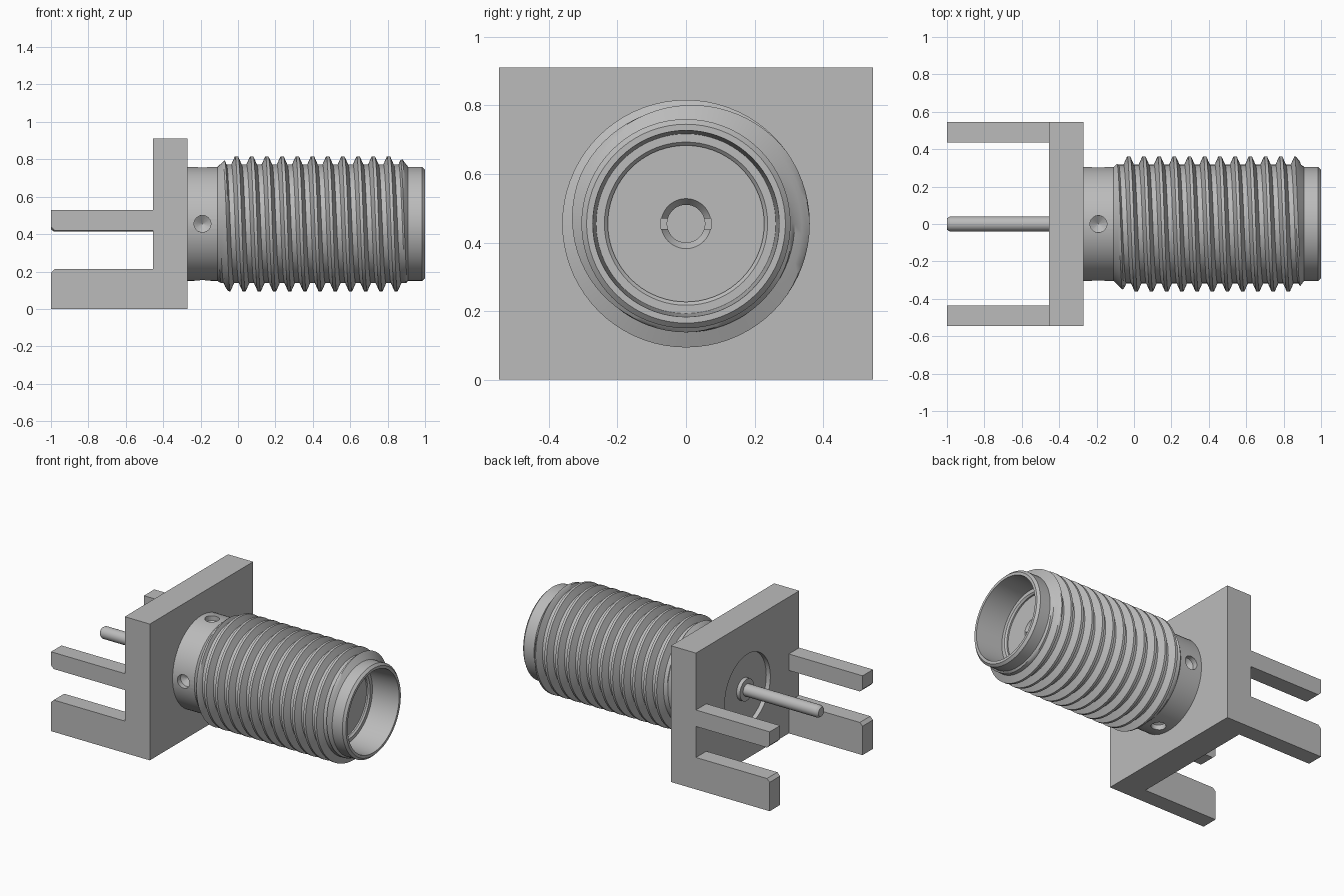
import bpy, bmesh
from math import cos, sin, pi, radians
from mathutils import Matrix, Vector

if "Cube" in bpy.data.objects:
    bpy.data.objects.remove(bpy.data.objects["Cube"], do_unlink=True)

AXIS_Z = 0.455      # height of the barrel axis
SEG = 72

metal = bpy.data.materials.new("grey metal")
metal.use_nodes = True
grey = (0.5, 0.5, 0.5, 1)
metal.diffuse_color = grey
metal.node_tree.nodes["Principled BSDF"].inputs["Base Color"].default_value = grey


def finish(name, bm, smooth=False):
    bmesh.ops.remove_doubles(bm, verts=bm.verts, dist=1e-5)
    bmesh.ops.recalc_face_normals(bm, faces=bm.faces)
    mesh = bpy.data.meshes.new(name)
    bm.to_mesh(mesh)
    bm.free()
    mesh.materials.append(metal)
    ob = bpy.data.objects.new(name, mesh)
    bpy.context.collection.objects.link(ob)
    if smooth:
        shade(ob)
    return ob


def activate(ob):
    bpy.ops.object.select_all(action="DESELECT")
    ob.select_set(True)
    bpy.context.view_layer.objects.active = ob


def shade(ob):
    activate(ob)
    bpy.ops.object.shade_smooth_by_angle(angle=radians(30))


def skin(bm, columns):
    """Join neighbouring columns of points with quads."""
    cols = [[bm.verts.new(p) for p in c] for c in columns]
    for a, b in zip(cols, cols[1:]):
        for i in range(len(a) - 1):
            bm.faces.new((a[i], a[i + 1], b[i + 1], b[i]))


def lathe(name, profile, segments=SEG):
    """Spin (x, radius) points around the barrel axis."""
    bm = bmesh.new()
    angles = [2 * pi * (i % segments) / segments for i in range(segments + 1)]
    skin(bm, [[(x, r * cos(t), AXIS_Z + r * sin(t)) for x, r in profile] for t in angles])
    bmesh.ops.dissolve_degenerate(bm, edges=bm.edges, dist=1e-6)
    return finish(name, bm, True)


def prism(name, outline, y0, y1):
    """Extrude an (x, z) outline from y0 to y1."""
    bm = bmesh.new()
    face = bm.faces.new([bm.verts.new((x, y0, z)) for x, z in outline])
    new = bmesh.ops.extrude_face_region(bm, geom=[face])["geom"]
    bmesh.ops.translate(bm, vec=(0, y1 - y0, 0),
                        verts=[v for v in new if isinstance(v, bmesh.types.BMVert)])
    return finish(name, bm)


def block(name, x0, x1, y0, y1, z0, z1):
    return prism(name, [(x0, z0), (x1, z0), (x1, z1), (x0, z1)], y0, y1)


def cut(ob, cutter):
    mod = ob.modifiers.new("cut", "BOOLEAN")
    mod.object = cutter
    mod.solver = "EXACT"
    activate(ob)
    bpy.ops.object.modifier_apply(modifier=mod.name)
    bpy.data.objects.remove(cutter, do_unlink=True)


# Square flange with a shallow round recess in its back
flange = block("flange", -0.455, -0.27, -0.545, 0.545, 0, 0.91)
cut(flange, lathe("recess_cutter", [(-0.5, 0), (-0.5, 0.24), (-0.425, 0.24), (-0.425, 0)]))
shade(flange)

# Board legs, chamfered where the board slides in
C = 0.02
lower = [(-1, 0), (-0.455, 0), (-0.455, 0.213), (-1 + C, 0.213), (-1, 0.213 - C)]
upper = [(-1, 0.53), (-0.455, 0.53), (-0.455, 0.42), (-1 + C, 0.42), (-1, 0.42 + C)]
for side, y0, y1 in (("left", 0.435, 0.545), ("right", -0.545, -0.435)):
    prism("lower_leg_" + side, lower, y0, y1)
    prism("upper_leg_" + side, upper, y0, y1)

# Centre pin with a collar at the flange
lathe("centre_pin", [(-1, 0), (-1, 0.03), (-0.985, 0.04), (-0.45, 0.04),
                     (-0.45, 0.073), (-0.42, 0.073), (-0.42, 0)], 32)

# Barrel with an open, slightly tapered bore
barrel = lathe("barrel", [(-0.28, 0), (-0.28, 0.305), (0.985, 0.305), (1, 0.29),
                          (1, 0.272), (0.81, 0.262), (0.81, 0.238), (0.8, 0.228),
                          (0.6, 0.228), (0.6, 0)])

# Four drilled dimples round the neck
for i in range(4):
    bm = bmesh.new()
    bmesh.ops.create_cone(bm, segments=32, radius1=0.045, radius2=0.045, depth=0.14)
    tip = bmesh.ops.create_cone(bm, segments=32, radius1=0, radius2=0.045, depth=0.03)
    bmesh.ops.translate(bm, vec=(0, 0, -0.085), verts=tip["verts"])
    caps = [f for f in bm.faces if len(f.verts) > 4 and f.calc_center_median().z < 0]
    bmesh.ops.delete(bm, geom=caps, context="FACES_ONLY")
    place = (Matrix.Translation(Vector((-0.19, 0, AXIS_Z)))
             @ Matrix.Rotation(i * pi / 2, 4, "X") @ Matrix.Translation(Vector((0, 0, 0.34))))
    bmesh.ops.transform(bm, matrix=place, verts=bm.verts)
    cut(barrel, finish("dimple_cutter", bm))
shade(barrel)

# Insulator with the countersunk, slotted contact socket
insulator = lathe("insulator", [(0.59, 0), (0.59, 0.229), (0.79, 0.229), (0.79, 0.073),
                                (0.765, 0.055), (0.69, 0.055), (0.69, 0)], 48)
cut(insulator, block("slot_cutter", 0.74, 0.85, -0.073, 0.073, AXIS_Z - 0.015, AXIS_Z + 0.015))
shade(insulator)

# Right-handed helical thread, run out by a cone at each end
PITCH, START, END = 0.0813, -0.11, 0.91
ROOT, CREST = 0.317, 0.361
teeth = [(0, CREST), (0.1, CREST), (0.22, (ROOT + CREST) / 2), (0.34, ROOT), (0.5, ROOT),
         (0.66, ROOT), (0.78, (ROOT + CREST) / 2), (0.9, CREST)]


def thread_point(turn, r, t):
    x = -0.0285 + PITCH * (turn + t / (2 * pi))
    x = min(max(x, START), END)
    r = min(r, 0.304 + (x - START) * 0.95, 0.304 + (END - x) * 1.3)
    return (x, r * cos(t), AXIS_Z + r * sin(t))


bm = bmesh.new()
skin(bm, [[thread_point(n + f, r, 2 * pi * i / SEG) for n in range(-3, 13) for f, r in teeth]
          for i in range(SEG + 1)])
bmesh.ops.dissolve_degenerate(bm, edges=bm.edges, dist=1e-6)
finish("thread", bm, True)
